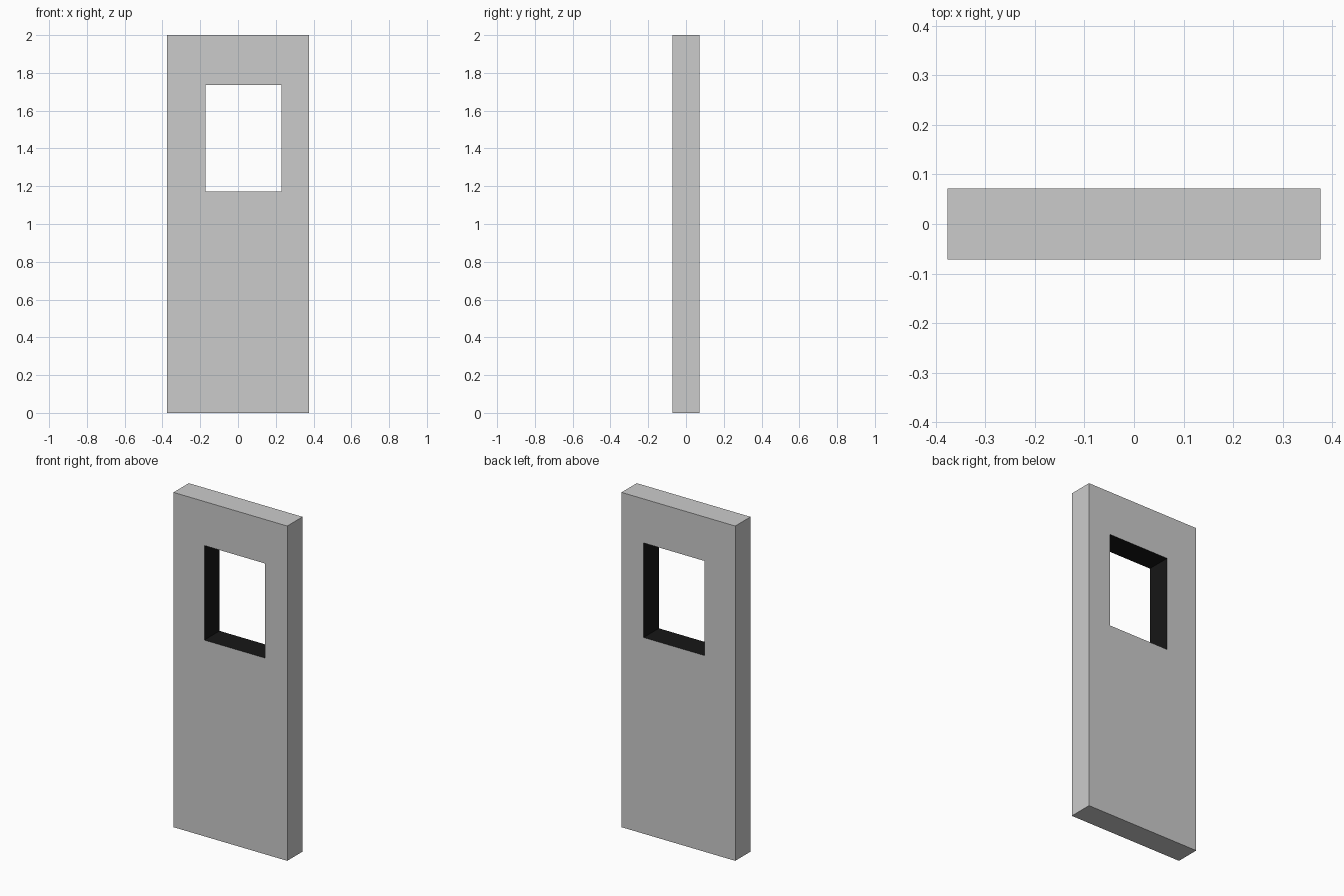
import bpy
import bmesh

if "Cube" in bpy.data.objects:
    bpy.data.objects.remove(bpy.data.objects["Cube"])

HALF_DEPTH = 0.072


def rectangle(x0, x1, z0, z1):
    return [(x0, z0), (x1, z0), (x1, z1), (x0, z1)]


# Door outline and the off-centre window opening, seen from the front
outline = rectangle(-0.376, 0.376, 0.0, 2.0)
opening = rectangle(-0.172, 0.23, 1.172, 1.737)

bm = bmesh.new()


def ring(points, y):
    return [bm.verts.new((x, y, z)) for x, z in points]


outer_front, outer_back = ring(outline, -HALF_DEPTH), ring(outline, HALF_DEPTH)
inner_front, inner_back = ring(opening, -HALF_DEPTH), ring(opening, HALF_DEPTH)


def bridge(a, b, material=0):
    for i in range(4):
        j = (i + 1) % 4
        bm.faces.new((a[i], a[j], b[j], b[i])).material_index = material


bridge(outer_front, inner_front)              # front face
bridge(inner_back, outer_back)                # back face
bridge(outer_back, outer_front)               # outer edges
bridge(inner_front, inner_back, material=1)   # dark window reveal
bmesh.ops.recalc_face_normals(bm, faces=bm.faces)

mesh = bpy.data.meshes.new("door_panel")
bm.to_mesh(mesh)
bm.free()

# Plain grey door with a near-black reveal
dark = bpy.data.materials.new("dark_reveal")
dark.diffuse_color = (0.008, 0.008, 0.008, 1.0)
dark.use_nodes = True
dark.node_tree.nodes["Principled BSDF"].inputs["Base Color"].default_value = dark.diffuse_color
mesh.materials.append(None)
mesh.materials.append(dark)

door = bpy.data.objects.new("door_panel", mesh)
bpy.context.collection.objects.link(door)
